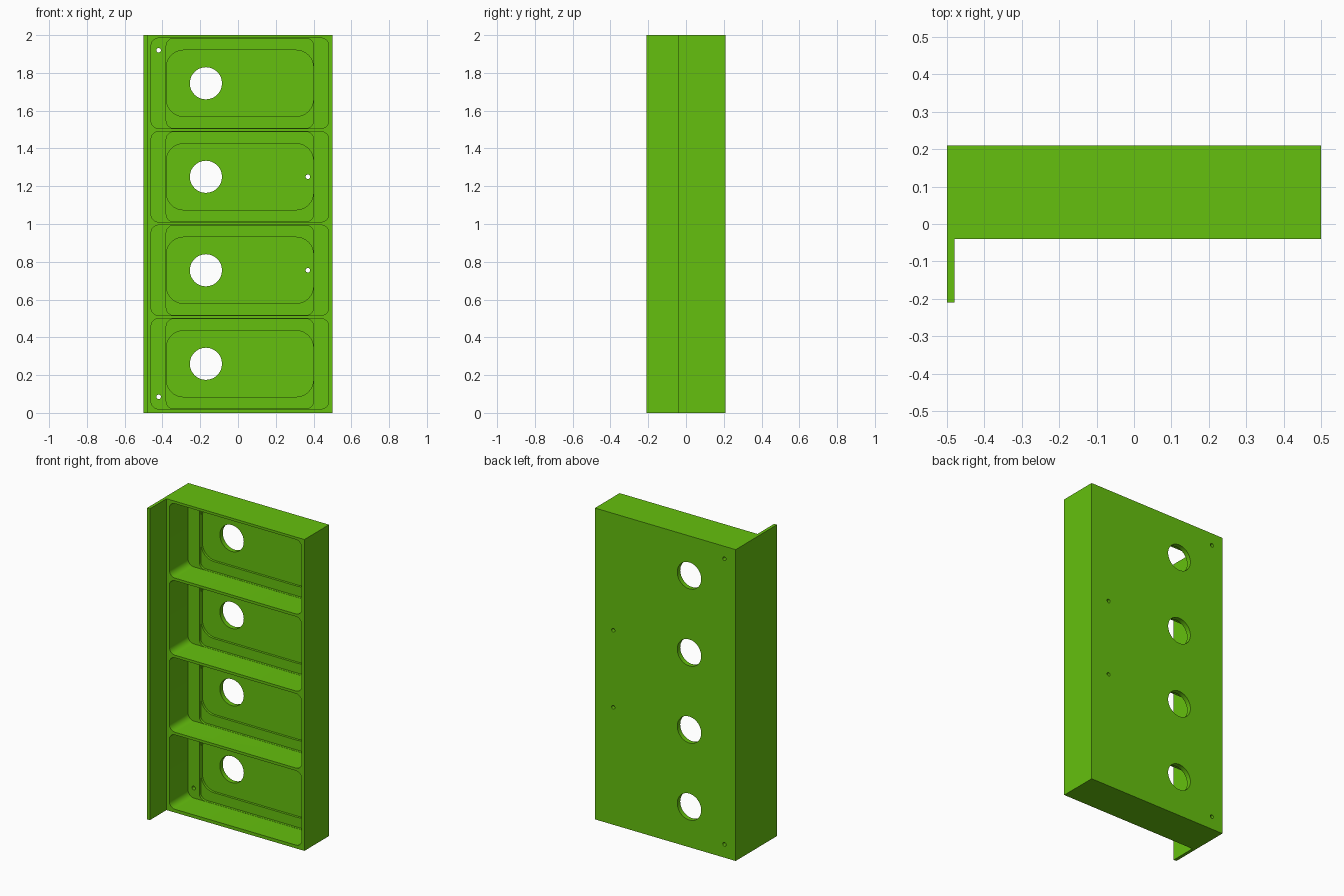
import bpy, bmesh, math

cube = bpy.data.objects.get("Cube")
if cube:
    bpy.data.objects.remove(cube, do_unlink=True)

green = bpy.data.materials.new("leaf_green")
green.use_nodes = True
colour = (0.130, 0.527, 0.0044, 1)
green.diffuse_color = colour
green.node_tree.nodes["Principled BSDF"].inputs["Base Color"].default_value = colour


def prism(name, outline, y0, y1):
    """Extrude an (x, z) outline from y0 to y1."""
    bm = bmesh.new()
    face = bm.faces.new([bm.verts.new((x, y0, z)) for x, z in outline])
    moved = bmesh.ops.extrude_face_region(bm, geom=[face])["geom"]
    verts = [v for v in moved if isinstance(v, bmesh.types.BMVert)]
    bmesh.ops.translate(bm, verts=verts, vec=(0, y1 - y0, 0))
    bmesh.ops.recalc_face_normals(bm, faces=bm.faces)
    mesh = bpy.data.meshes.new(name)
    bm.to_mesh(mesh)
    bm.free()
    mesh.materials.append(green)
    obj = bpy.data.objects.new(name, mesh)
    bpy.context.collection.objects.link(obj)
    return obj


def rectangle(x0, x1, z0, z1):
    return [(x0, z0), (x1, z0), (x1, z1), (x0, z1)]


def rounded(x0, x1, z0, z1, r, steps=8):
    centres = [(x1 - r, z1 - r), (x0 + r, z1 - r), (x0 + r, z0 + r), (x1 - r, z0 + r)]
    return [(cx + r * math.cos(a), cz + r * math.sin(a))
            for q, (cx, cz) in enumerate(centres)
            for a in [(q + i / steps) * math.pi / 2 for i in range(steps + 1)]]


def circle(x, z, r, n):
    return [(x + r * math.cos(2 * math.pi * i / n), z + r * math.sin(2 * math.pi * i / n))
            for i in range(n)]


def cut(target, outline, y0, y1):
    cutter = prism("cutter", outline, y0, y1)
    cutter.hide_render = True
    mod = target.modifiers.new("cut", "BOOLEAN")
    mod.operation = "DIFFERENCE"
    mod.solver = "EXACT"
    mod.object = cutter
    bpy.ops.object.select_all(action="DESELECT")
    bpy.context.view_layer.objects.active = target
    target.select_set(True)
    bpy.ops.object.modifier_apply(modifier=mod.name)
    bpy.data.objects.remove(cutter, do_unlink=True)


# Main tray block and the thin flange along its right edge
tray = prism("tray", rectangle(-0.5, 0.5, 0, 2), -0.04, 0.21)
prism("side_flange", rectangle(-0.5, -0.48, 0, 2), -0.21, -0.04)

# Four stepped pockets, each with a large round opening
for zc in (0.26, 0.755, 1.25, 1.745):
    cut(tray, rounded(-0.46, 0.48, zc - 0.239, zc + 0.239, 0.04), -0.1, 0.15)
    cut(tray, rounded(-0.38, 0.40, zc - 0.238, zc + 0.238, 0.04), 0.1, 0.165)
    cut(tray, rounded(-0.379, 0.399, zc - 0.175, zc + 0.175, 0.09), 0.12, 0.18)
    cut(tray, circle(-0.17, zc, 0.085, 48), 0.13, 0.3)

# Small screw holes
for x, z in ((-0.42, 0.085), (-0.42, 1.92), (0.37, 0.755), (0.37, 1.25)):
    cut(tray, circle(x, z, 0.012, 16), 0.13, 0.3)

# Smooth the rounded walls, keep edges sharp
bpy.ops.object.select_all(action="DESELECT")
tray.select_set(True)
bpy.context.view_layer.objects.active = tray
bpy.ops.object.shade_smooth_by_angle(angle=math.radians(30))
